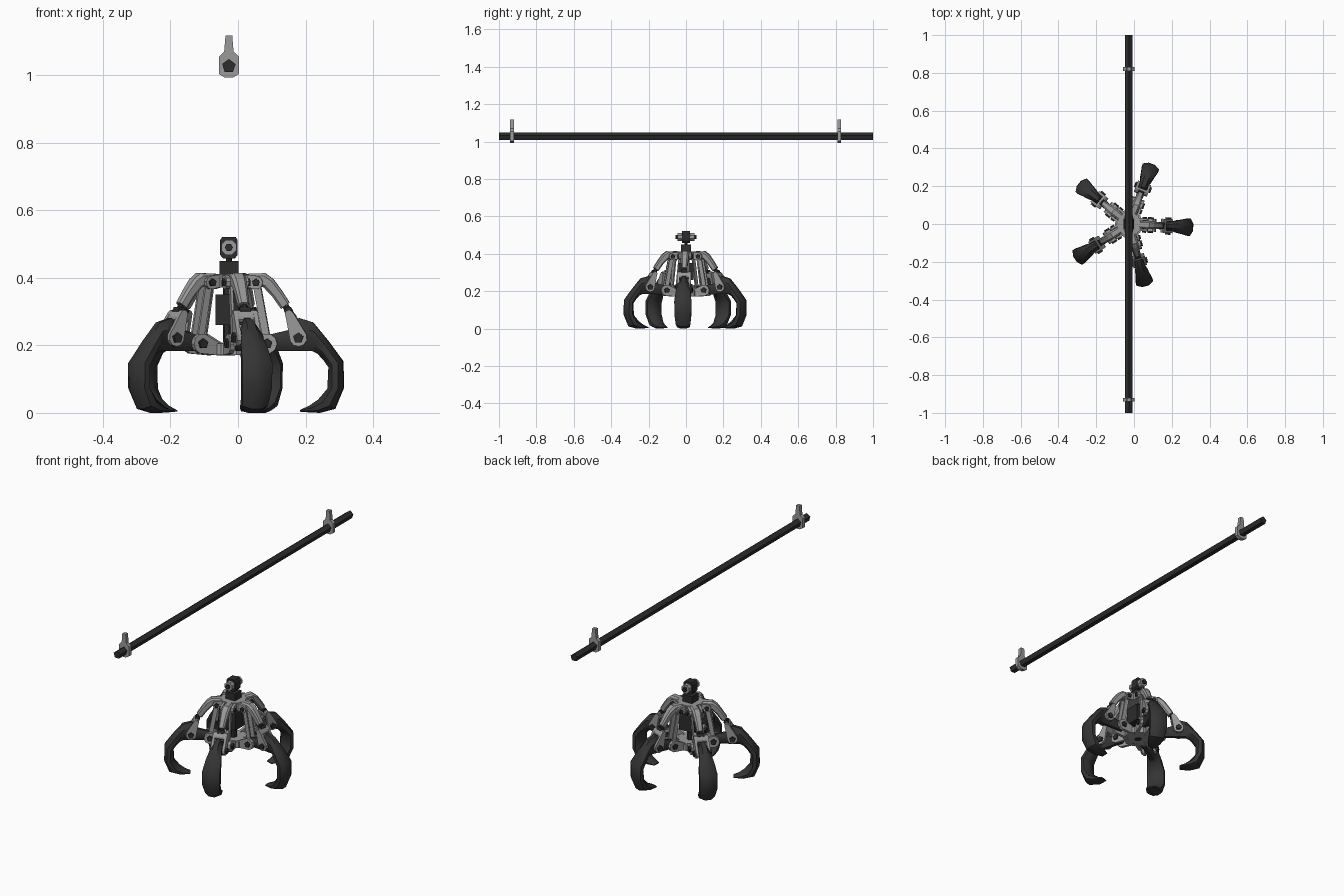
import bpy, bmesh, math
from mathutils import Vector, Matrix

if "Cube" in bpy.data.objects:
    bpy.data.objects.remove(bpy.data.objects["Cube"])

CX = -0.027  # axis of the grab and of the rail


def material(name, v):
    m = bpy.data.materials.new(name)
    m.diffuse_color = (v, v, v, 1)
    m.use_nodes = True
    m.node_tree.nodes["Principled BSDF"].inputs["Base Color"].default_value = m.diffuse_color
    return m


LIGHT = material("light grey metal", 0.32)
DARK = material("dark grey claw", 0.035)
BLACK = material("black steel", 0.025)


def finish(bm, name, mat, matrix=None):
    bmesh.ops.recalc_face_normals(bm, faces=bm.faces)
    me = bpy.data.meshes.new(name)
    bm.to_mesh(me)
    bm.free()
    me.materials.append(mat)
    ob = bpy.data.objects.new(name, me)
    bpy.context.collection.objects.link(ob)
    ob.matrix_world = matrix or Matrix.Translation((CX, 0, 0))
    return ob


def skin(bm, rings):
    """Closed loft through rings of equal point count."""
    vs = [[bm.verts.new(p) for p in r] for r in rings]
    n = len(vs[0])
    for a, b in zip(vs, vs[1:]):
        for i in range(n):
            j = (i + 1) % n
            bm.faces.new((a[i], a[j], b[j], b[i]))
    bm.faces.new(vs[0])
    bm.faces.new(vs[-1])


def plate(bm, pts, y0, y1):
    """Profile in x-z extruded along y."""
    skin(bm, [[(x, y, z) for x, z in pts] for y in (y0, y1)])


def disc(c, r, n, a0=0.0):
    return [(c[0] + r * math.cos(a0 + i * math.tau / n),
             c[1] + r * math.sin(a0 + i * math.tau / n)) for i in range(n)]


def link(p, q, rp, rq, n=5):
    """Outline of a flat link with rounded ends."""
    a = math.atan2(q[1] - p[1], q[0] - p[0])
    pts = []
    for c, r, s in ((p, rp, a + math.pi / 2), (q, rq, a - math.pi / 2)):
        pts += [(c[0] + r * math.cos(s + math.pi * i / n),
                 c[1] + r * math.sin(s + math.pi * i / n)) for i in range(n + 1)]
    return pts


def strip(bm, sections, bevel=0.3):
    """Bar through (outer point, inner point, width) sections, bevelled octagonal."""
    k = 1 - bevel * 2
    prof = [(-k, 1), (k, 1), (1, k), (1, -k), (k, -1), (-k, -1), (-1, -k), (-1, k)]
    rings = []
    for o, i, w in sections:
        o, i = Vector(o), Vector(i)
        m, h = (o + i) / 2, (o - i) / 2
        rings.append([(m.x + h.x * v, u * w / 2, m.y + h.y * v) for u, v in prof])
    skin(bm, rings)


def upright(bm, r, z0, z1, n, a0=0.0):
    skin(bm, [[(x, y, z) for x, y in disc((0, 0), r, n, a0)] for z in (z0, z1)])


# ---- overhead rail and its two hangers
bm = bmesh.new()
plate(bm, disc((0, 1.027), 0.021, 5, 0.3), -1, 1)
finish(bm, "rail", BLACK)
half = [(0.010, 1.118), (0.014, 1.07), (0.03, 1.055), (0.03, 1.004), (0.012, 0.993)]
for y in (-0.93, 0.82):
    bm = bmesh.new()
    plate(bm, half + [(-x, z) for x, z in reversed(half)], y - 0.01, y + 0.01)
    finish(bm, "rail_hanger", LIGHT)

# ---- central column
S2, Q = math.sqrt(2), math.pi / 4
bm = bmesh.new()
upright(bm, 0.040 * S2, 0.26, 0.35, 4, Q)      # cylinder body
upright(bm, 0.018, 0.17, 0.42, 8)              # rod
upright(bm, 0.028 * S2, 0.405, 0.45, 4, Q)     # cap block
upright(bm, 0.009, 0.44, 0.48, 8)              # neck
finish(bm, "centre_column", BLACK)

# swivel head with a cross pin
bm = bmesh.new()
outline = [(-0.026, 0.468), (-0.018, 0.458), (0.018, 0.458), (0.026, 0.468),
           (0.026, 0.512), (0.02, 0.521), (-0.02, 0.521), (-0.026, 0.512)]
plate(bm, outline, -0.022, 0.022)
plate(bm, disc((0, 0.49), 0.012, 6), -0.055, 0.055)
finish(bm, "swivel_head", BLACK)
bm = bmesh.new()
for s in (-1, 1):
    plate(bm, disc((0, 0.49), 0.024, 8, math.pi / 8), s * 0.022, s * 0.045)
finish(bm, "swivel_nuts", LIGHT)

# ---- upper and lower hubs
bm = bmesh.new()
upright(bm, 0.065, 0.372, 0.412, 10)
finish(bm, "upper_hub", LIGHT)
bm = bmesh.new()
upright(bm, 0.075, 0.172, 0.205, 10)
finish(bm, "lower_hub", LIGHT)

# ---- one arm along +x; the other four share its meshes
ROOT, ELBOW, TOP = (0.115, 0.205), (0.208, 0.222), (0.082, 0.386)
arm = []

# curved claw finger
bm = bmesh.new()
strip(bm, [((0.105, 0.228), (0.105, 0.183), 0.034),
           ((0.175, 0.245), (0.18, 0.184), 0.040),
           ((0.208, 0.281), (0.245, 0.184), 0.046),
           ((0.250, 0.268), (0.262, 0.176), 0.060),
           ((0.295, 0.213), (0.280, 0.158), 0.080),
           ((0.339, 0.153), (0.296, 0.135), 0.092),
           ((0.341, 0.075), (0.293, 0.072), 0.090),
           ((0.315, 0.012), (0.266, 0.040), 0.078),
           ((0.270, 0.000), (0.240, 0.022), 0.066),
           ((0.213, 0.003), (0.212, 0.009), 0.040)])
arm.append((bm, "claw_finger", DARK))

# upper link of the strut
bm = bmesh.new()
strip(bm, [((0.055, 0.412), (0.058, 0.374), 0.038),
           ((0.108, 0.414), (0.088, 0.374), 0.044),
           ((0.132, 0.396), (0.103, 0.372), 0.042),
           ((0.156, 0.364), (0.128, 0.346), 0.036),
           ((0.180, 0.327), (0.155, 0.308), 0.030)], 0.2)
arm.append((bm, "upper_strut", LIGHT))

# threaded joint
bm = bmesh.new()
strip(bm, [((0.176, 0.322), (0.160, 0.312), 0.020),
           ((0.192, 0.294), (0.174, 0.282), 0.020)])
plate(bm, disc((0.177, 0.302), 0.013, 6), -0.017, 0.017)
arm.append((bm, "strut_joint", BLACK))

# forked lower link, hub lugs and cage stays
bm = bmesh.new()
plate(bm, link((0.180, 0.293), (0.186, 0.280), 0.012, 0.014), -0.036, 0.036)
for s in (-1, 1):
    plate(bm, link((0.183, 0.288), ELBOW, 0.013, 0.026), s * 0.024, s * 0.037)
arm.append((bm, "lower_fork", LIGHT))
bm = bmesh.new()
for s in (-1, 1):
    plate(bm, link((0.05, 0.187), ROOT, 0.017, 0.030), s * 0.019, s * 0.034)
    plate(bm, link((0.05, 0.392), TOP, 0.018, 0.020), s * 0.022, s * 0.034)
    plate(bm, link(TOP, ROOT, 0.011, 0.011), s * 0.013, s * 0.021)
arm.append((bm, "hub_lugs", LIGHT))

# pentagonal pins
bm = bmesh.new()
for c, r, w in ((ROOT, 0.016, 0.042), (ELBOW, 0.016, 0.046), (TOP, 0.012, 0.042)):
    plate(bm, disc(c, r, 5, 0.3), -w, w)
arm.append((bm, "pivot_pins", BLACK))

for bm, name, mat in arm:
    first = finish(bm, name, mat)
    if name == "claw_finger":
        bpy.context.view_layer.objects.active = first
        first.select_set(True)
        bpy.ops.object.shade_smooth_by_angle(angle=math.radians(35))
        first.select_set(False)
    for i in range(5):
        ob = first if i == 0 else first.copy()
        if i:
            bpy.context.collection.objects.link(ob)
        ob.name = f"{name}_{i + 1}"
        ob.matrix_world = (Matrix.Translation((CX, 0, 0))
                           @ Matrix.Rotation(math.radians(72 * i - 3), 4, 'Z'))
